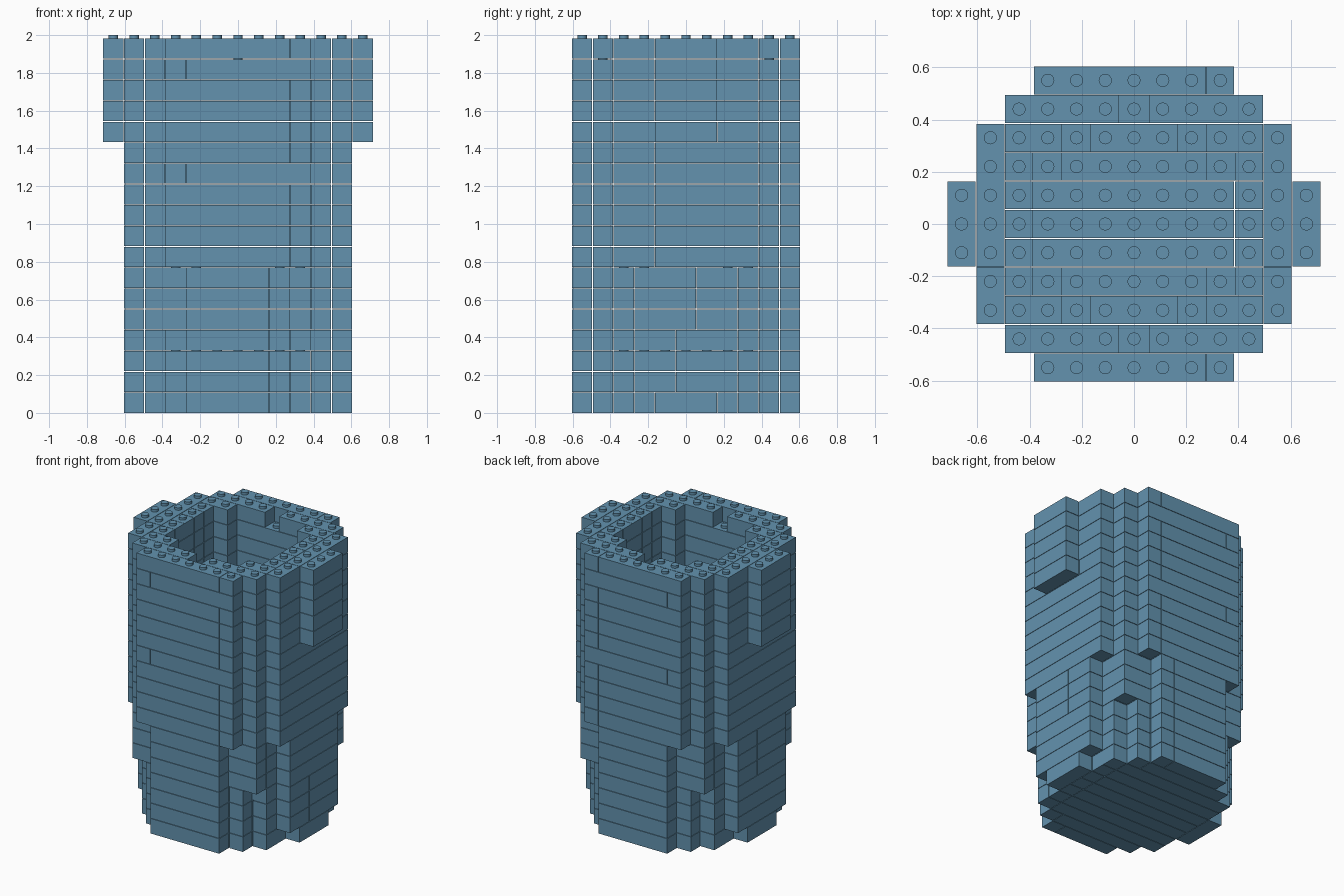
import bpy
import bmesh
from mathutils import Matrix, Vector

PITCH = 0.11          # stud spacing
COURSE = 0.1103       # course height
GAP = 0.003           # seam between bricks
LAYERS = 18

if "Cube" in bpy.data.objects:
    bpy.data.objects.remove(bpy.data.objects["Cube"], do_unlink=True)

blue = bpy.data.materials.new("sand blue")
blue.use_nodes = True
color = (0.125, 0.29, 0.43, 1)
blue.diffuse_color = color
blue.node_tree.nodes["Principled BSDF"].inputs["Base Color"].default_value = color


def outer_reach(layer, row):
    """Half width in studs of the outline on a row of a layer."""
    r = abs(row)
    if r <= 1:
        return 6 if layer >= 13 else 5
    if r == 2:
        return 5 if layer >= 1 else 4
    if r == 3:
        return 5 if layer >= 7 else 4
    if r == 4:
        return 4 if layer >= 4 else 3
    return 3 if layer >= 7 else 2


def hole_reach(layer, row):
    """Half width in studs of the hollow on a row of a layer (-1 = solid)."""
    r = abs(row)
    if layer < 3 or r > 4:
        return -1
    if r == 4:
        return 0 if layer == LAYERS - 1 else -1
    wide = 1 if layer >= 7 else 0
    return min(3, 4 - r + wide)


def layer_cells(layer):
    return {(x, y) for y in range(-5, 6) for x in range(-6, 7)
            if hole_reach(layer, y) < abs(x) <= outer_reach(layer, y)}


def runs(numbers):
    """Group whole numbers into unbroken (first, last) runs."""
    groups = []
    for n in sorted(numbers):
        if groups and n == groups[-1][1] + 1:
            groups[-1][1] = n
        else:
            groups.append([n, n])
    return groups


def split(first, last, short, at_start):
    """Split a long run into a long and a short brick."""
    if last - first < 4:
        return [(first, last)]
    if at_start:
        return [(first, first + short - 1), (first + short, last)]
    return [(first, last - short), (last - short + 1, last)]


def add_brick(bm, x0, x1, y0, y1, layer):
    size = Vector(((x1 - x0 + 1) * PITCH - GAP, (y1 - y0 + 1) * PITCH - GAP, COURSE - GAP))
    centre = Vector(((x0 + x1) / 2 * PITCH, (y0 + y1) / 2 * PITCH, (layer + 0.5) * COURSE - GAP / 2))
    bmesh.ops.create_cube(bm, size=1, matrix=Matrix.LocRotScale(centre, None, size))


def finish(bm, name):
    mesh = bpy.data.meshes.new(name)
    bm.to_mesh(mesh)
    bm.free()
    mesh.materials.append(blue)
    obj = bpy.data.objects.new(name, mesh)
    bpy.context.collection.objects.link(obj)
    return obj


# Courses of bricks: side columns run front to back, the rest run across
for layer in range(LAYERS):
    cells = layer_cells(layer)
    bm = bmesh.new()
    for x in (-6, -5, 5, 6):
        for run in runs([cy for cx, cy in cells if cx == x]):
            for y0, y1 in split(*run, 2, layer not in (4, 5, 6, 13)):
                add_brick(bm, x, x, y0, y1, layer)
    for y in range(-5, 6):
        for run in runs([cx for cx, cy in cells if cy == y and abs(cx) < 5]):
            for x0, x1 in split(*run, 1, layer in (11, 16)):
                add_brick(bm, x0, x1, y, y, layer)
    finish(bm, f"brick_course_{layer + 1:02d}")

# Studs wherever a brick top is left open
bm = bmesh.new()
stud_height = 2 - LAYERS * COURSE + GAP
for layer in range(LAYERS):
    covered = layer_cells(layer + 1) if layer < LAYERS - 1 else set()
    for x, y in sorted(layer_cells(layer) - covered):
        z = (layer + 1) * COURSE - GAP + stud_height / 2
        bmesh.ops.create_cone(bm, cap_ends=True, segments=16, radius1=0.025, radius2=0.025,
                              depth=stud_height,
                              matrix=Matrix.Translation((x * PITCH, y * PITCH, z)))
studs = finish(bm, "studs")

bpy.context.view_layer.objects.active = studs
studs.select_set(True)
bpy.ops.object.shade_smooth_by_angle()
